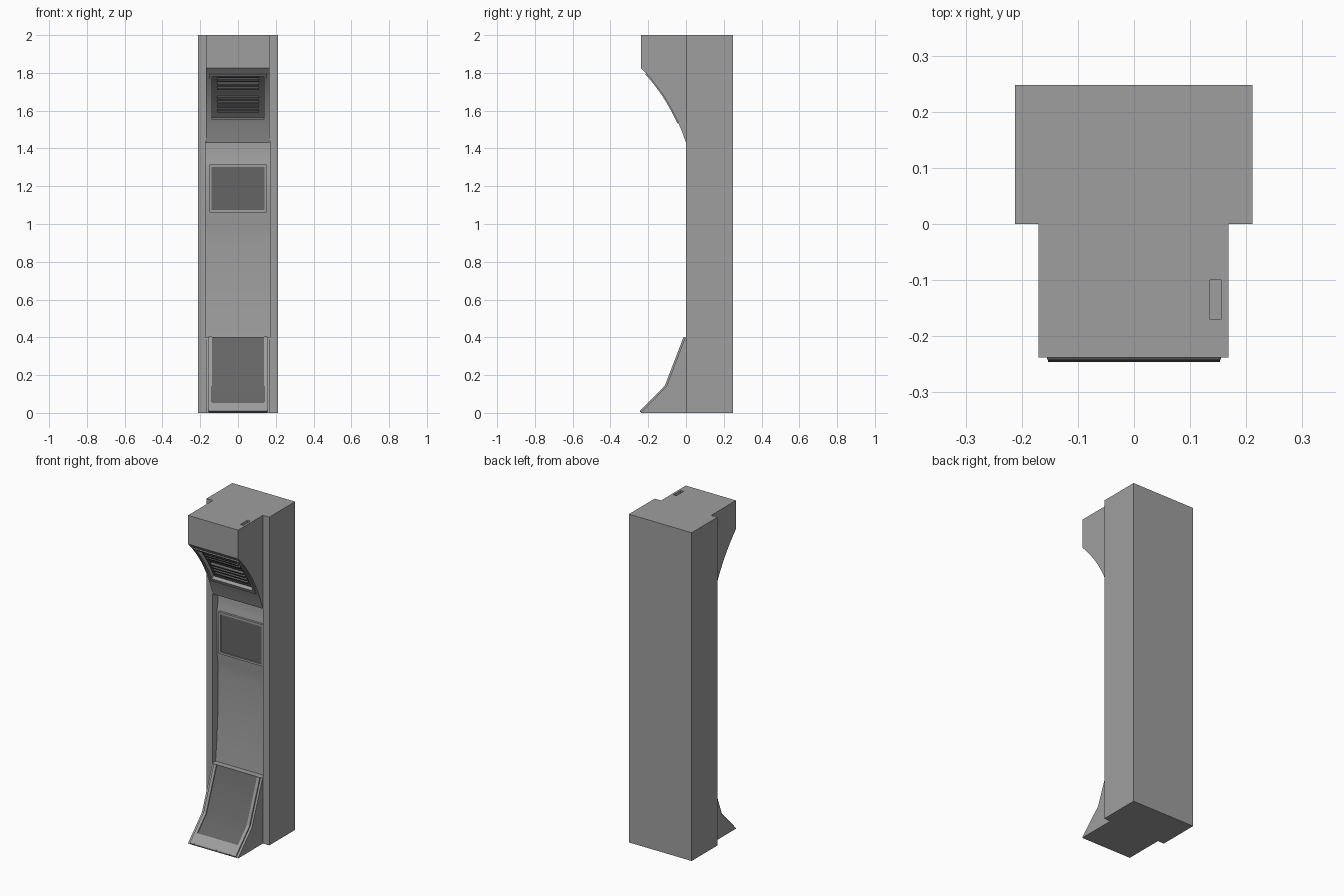
import bpy, bmesh, math
from mathutils import Vector

if "Cube" in bpy.data.objects:
    bpy.data.objects.remove(bpy.data.objects["Cube"])


def material(name, value):
    mat = bpy.data.materials.new(name)
    mat.diffuse_color = (value, value, value, 1)
    mat.use_nodes = True
    mat.node_tree.nodes["Principled BSDF"].inputs["Base Color"].default_value = mat.diffuse_color
    return mat


shell = material("grey_shell", .345)
dark = material("dark_panel", .13)


def prism(name, outline, x0, x1, mat=shell):
    """Extrude a closed (y, z) outline from x0 to x1."""
    bm = bmesh.new()
    face = bm.faces.new([bm.verts.new((x0, y, z)) for y, z in outline])
    ext = bmesh.ops.extrude_face_region(bm, geom=[face])
    moved = [v for v in ext["geom"] if isinstance(v, bmesh.types.BMVert)]
    bmesh.ops.translate(bm, verts=moved, vec=(x1 - x0, 0, 0))
    bmesh.ops.recalc_face_normals(bm, faces=bm.faces)
    mesh = bpy.data.meshes.new(name)
    bm.to_mesh(mesh)
    bm.free()
    ob = bpy.data.objects.new(name, mesh)
    bpy.context.collection.objects.link(ob)
    mesh.materials.append(mat)
    return ob


def y_at(path, z):
    for (ya, za), (yb, zb) in zip(path, path[1:]):
        if za <= z <= zb:
            return ya + (yb - ya) * (z - za) / (zb - za)
    return path[-1][0]


def ribbon(name, path, z0, z1, x0, x1, out, depth, mat=shell):
    """Strip that follows a rising path, from 'depth' below to 'out' above it."""
    pts = [(y_at(path, z0), z0)] + [p for p in path if z0 + 1e-4 < p[1] < z1 - 1e-4]
    pts.append((y_at(path, z1), z1))
    pts = [Vector(p) for p in pts]
    front, back = [], []
    for i, p in enumerate(pts):
        t = (pts[min(i + 1, len(pts) - 1)] - pts[max(i - 1, 0)]).normalized()
        n = Vector((-t.y, t.x))
        front.append(p + n * out)
        back.append(p - n * depth)
    return prism(name, front + back[::-1], x0, x1, mat)


def frame(name, path, z0, z1, half, side, bottom, top, out, depth):
    for label, s in (("left", -1), ("right", 1)):
        a, b = sorted((s * half, s * (half - side)))
        ribbon(f"{name}_{label}", path, z0, z1, a, b, out, depth)
    inner = half - side
    ribbon(name + "_bottom", path, z0, z0 + bottom, -inner, inner, out, depth)
    if top:
        ribbon(name + "_top", path, z1 - top, z1, -inner, inner, out, depth)


def cut(ob, cutter):
    mod = ob.modifiers.new("cut", 'BOOLEAN')
    mod.operation, mod.solver, mod.object = 'DIFFERENCE', 'EXACT', cutter
    cutter.hide_render = True
    bpy.context.view_layer.objects.active = ob
    bpy.ops.object.modifier_apply(modifier=mod.name)
    bpy.data.objects.remove(cutter)


def smooth(ob):
    bpy.ops.object.select_all(action='DESELECT')
    ob.select_set(True)
    bpy.context.view_layer.objects.active = ob
    bpy.ops.object.shade_smooth_by_angle(angle=math.radians(30))


# Tall cabinet with a gently curved front recess
recess = [(.03, .40), (.042, .52), (.05, .65), (.055, .8), (.055, .92), (.052, 1.0),
          (.042, 1.06), (.042, 1.31), (.048, 1.335), (.054, 1.37), (.057, 1.44)]
body = prism("cabinet_body", [(0, 0), (.248, 0), (.248, 2), (0, 2)], -.212, .211)
cut(body, prism("recess_cutter", recess + [(-.1, 1.44), (-.1, .40)], -.172, .17))
smooth(body)

# Overhanging top hood with a concave underside
a, b, c = Vector((0, 1.43)), Vector((-.078, 1.665)), Vector((-.238, 1.825))
curve = []
for i in range(13):
    t = i / 12
    curve.append(tuple(a * (1 - t) ** 2 + b * 2 * t * (1 - t) + c * t * t))
hood = prism("top_hood", curve + [(-.238, 2), (0, 2)], -.17, .168)
cut(hood, ribbon("vent_cutter", curve, 1.555, 1.785, -.138, .138, .03, .025))
cut(hood, prism("slot_cutter", [(-.17, 1.98), (-.1, 1.98), (-.1, 2.1), (-.17, 2.1)], .135, .155))
smooth(hood)

# Vent grille set into the hood
frame("vent_frame", curve, 1.535, 1.797, .153, .015, .02, .012, .006, .004)
ribbon("vent_panel", curve, 1.553, 1.787, -.139, .139, -.016, .027, dark)
for i, z in enumerate((1.59, 1.613, 1.636, 1.659, 1.709, 1.731, 1.753, 1.774)):
    ribbon(f"vent_slat_{i}", curve, z, z + .01, -.11, .11, -.002, .018, dark)

# Middle display with its frame
flat = [(.042, 1.06), (.042, 1.315)]
frame("display_frame", flat, 1.06, 1.315, .152, .013, .013, .013, .012, .005)
ribbon("display_panel", flat, 1.07, 1.305, -.141, .141, .006, .004, dark)

# Bent foot at the bottom with a framed kick panel and a dark front lip
slope = [(-.237, 0.004), (-.104, .14), (-.004, .40)]
foot = prism("foot", [(0, 0), (-.238, 0)] + slope + [(0, .40)], -.17, .168)
frame("kick_frame", slope, .006, .40, .155, .018, .045, 0, .009, .003)
smooth(ribbon("kick_panel", slope, .048, .40, -.138, .138, .003, .002, dark))
prism("kick_lip", [(-.236, .002), (-.246, .007), (-.242, .0125), (-.236, .008)], -.153, .153, dark)
